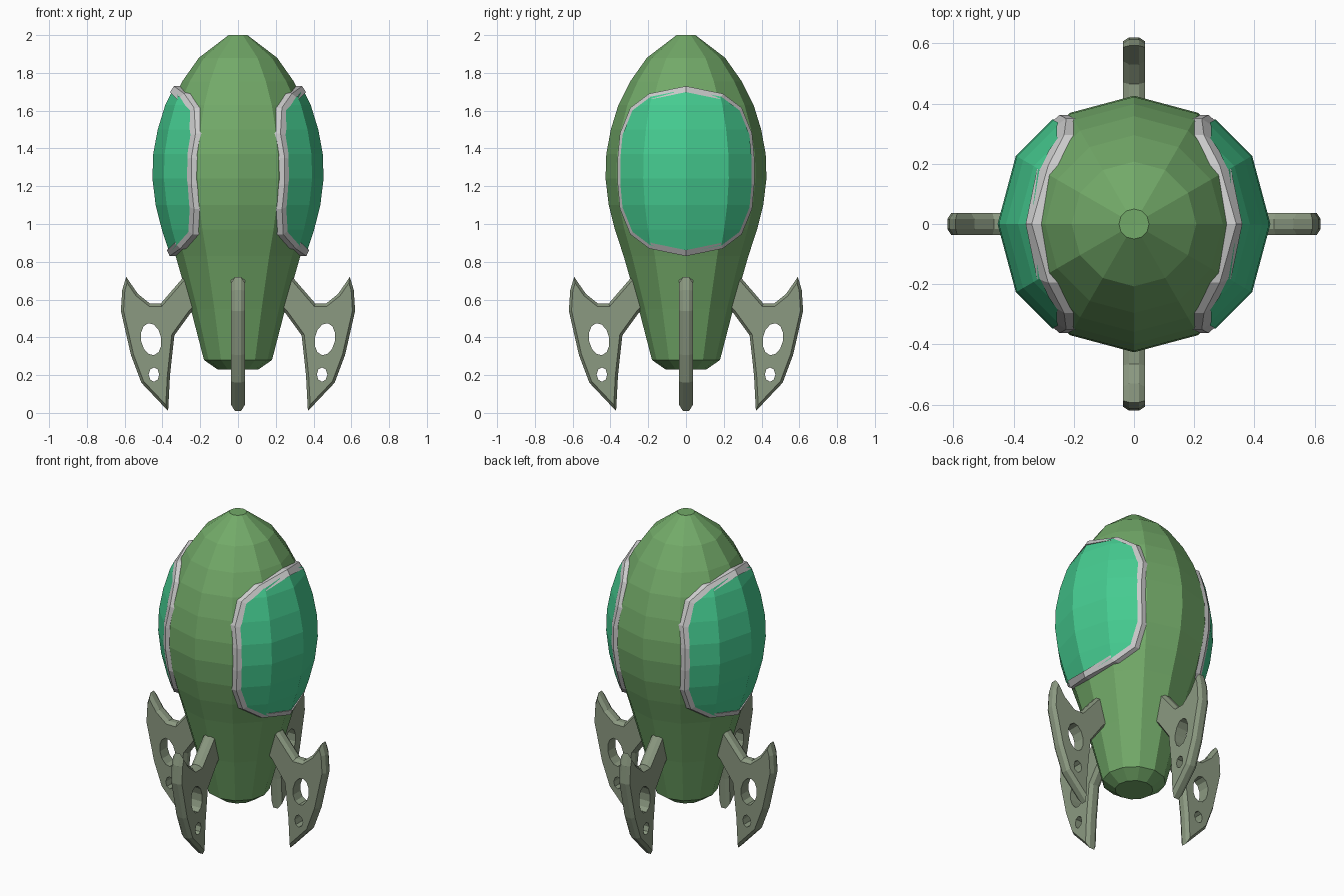
import bpy, bmesh
from math import sin, cos, pi, radians
from mathutils import Vector, Matrix

if "Cube" in bpy.data.objects:
    bpy.data.objects.remove(bpy.data.objects["Cube"])

SIDES = 12
# hull profile: (radius, z) from nose to tail
HULL = [(0.05, 2.0), (0.207, 1.88), (0.295, 1.755), (0.358, 1.63), (0.398, 1.50),
        (0.422, 1.37), (0.426, 1.24), (0.409, 1.10), (0.376, 0.97), (0.33, 0.83),
        (0.25, 0.55), (0.18, 0.28), (0.108, 0.23)]
# window outline quarter: (y, z offset from the window centre)
QUARTER = [(0, 0.45), (0.195, 0.41), (0.295, 0.335), (0.35, 0.20), (0.362, 0.07)]
WIN_Z = 1.28


def material(name, rgb):
    m = bpy.data.materials.new(name)
    m.diffuse_color = (*rgb, 1)
    m.use_nodes = True
    m.node_tree.nodes["Principled BSDF"].inputs["Base Color"].default_value = m.diffuse_color
    return m


def add_object(name, mesh, mat=None):
    ob = bpy.data.objects.new(name, mesh)
    bpy.context.collection.objects.link(ob)
    if mat and not mesh.materials:
        mesh.materials.append(mat)
    return ob


def to_mesh(bm, name):
    mesh = bpy.data.meshes.new(name)
    bm.to_mesh(mesh)
    bm.free()
    return mesh


def lathe(offset=0.0, caps=True):
    bm = bmesh.new()
    rings = [[bm.verts.new(((r + offset) * cos(2 * pi * i / SIDES),
                            (r + offset) * sin(2 * pi * i / SIDES), z))
              for i in range(SIDES)] for r, z in HULL]
    for a, b in zip(rings, rings[1:]):
        for i in range(SIDES):
            j = (i + 1) % SIDES
            bm.faces.new((a[i], b[i], b[j], a[j]))
    if caps:
        bm.faces.new(rings[0])
        bm.faces.new(rings[-1][::-1])
    bmesh.ops.recalc_face_normals(bm, faces=bm.faces)
    return bm


def surface_x(y, z, offset):
    """x of the faceted hull at a given y and z."""
    for (r0, z0), (r1, z1) in zip(HULL, HULL[1:]):
        if z1 <= z <= z0:
            r = r1 + (r0 - r1) * (z - z1) / (z0 - z1) + offset
            break
    return min((r * cos(pi / 12) - abs(y) * sin(a)) / cos(a)
               for a in (pi / 12, pi / 4, 5 * pi / 12))


green = material("hull_green", (0.17, 0.40, 0.14))
teal = material("window_teal", (0.06, 0.60, 0.28))
olive = material("fin_grey_green", (0.26, 0.32, 0.22))

# Hull
add_object("hull", to_mesh(lathe(), "hull"), green)

# Window outline, all the way round
right = QUARTER + [(y, -z) for y, z in QUARTER[::-1]]
outline = right + [(-y, z) for y, z in right[-2:0:-1]]
n = len(outline)

# Window glass: a slightly larger hull trimmed to the outline
bm = lathe(0.027, caps=False)


def trim(co, no):
    bmesh.ops.bisect_plane(bm, geom=bm.verts[:] + bm.edges[:] + bm.faces[:],
                           plane_co=co, plane_no=no, clear_outer=True)


trim((0, 0, 0), (-1, 0, 0))
for i in range(n):
    (y0, z0), (y1, z1) = outline[i], outline[(i + 1) % n]
    trim((0, y0 * 0.96, WIN_Z + z0 * 0.96), Vector((0, z0 - z1, y1 - y0)).normalized())
glass = to_mesh(bm, "window_glass")

# Window frame: four-cornered section following the hull
bm = bmesh.new()
rings = []
for y, z in outline:
    d = Vector((y, z)).normalized() * 0.032
    yi, zi = y - d.x, z - d.y
    xo, xi = surface_x(y, WIN_Z + z, 0), surface_x(yi, WIN_Z + zi, 0)
    corners = [(xo - 0.01, y, z), (xo + 0.032, y, z), (xi + 0.036, yi, zi), (xi - 0.01, yi, zi)]
    rings.append([bm.verts.new((cx, cy, WIN_Z + cz)) for cx, cy, cz in corners])
for i in range(n):
    a, b = rings[i], rings[(i + 1) % n]
    for k in range(4):
        m = (k + 1) % 4
        bm.faces.new((a[k], b[k], b[m], a[m]))
bmesh.ops.recalc_face_normals(bm, faces=bm.faces)
frame = to_mesh(bm, "window_frame")

for side, angle in (("right", 0), ("left", pi)):
    add_object(side + "_window_glass", glass, teal).rotation_euler.z = angle
    add_object(side + "_window_frame", frame).rotation_euler.z = angle


def prism(points, half):
    """Solid from an x-z outline, 2 * half thick along y."""
    bm = bmesh.new()
    caps = [[bm.verts.new((x, y, z)) for x, z in points] for y in (-half, half)]
    faces = [bm.faces.new(c) for c in caps]
    for i in range(len(points)):
        j = (i + 1) % len(points)
        bm.faces.new((caps[0][i], caps[0][j], caps[1][j], caps[1][i]))
    bmesh.ops.recalc_face_normals(bm, faces=bm.faces)
    return bm, faces


# Fin: chamfered plate with two holes
FIN = [(0.20, 0.64), (0.27, 0.722), (0.29, 0.717), (0.41, 0.578), (0.465, 0.578),
       (0.53, 0.63), (0.592, 0.72), (0.613, 0.65), (0.62, 0.54), (0.567, 0.307),
       (0.512, 0.16), (0.37, 0.01), (0.36, 0.20), (0.337, 0.41), (0.25, 0.53), (0.20, 0.58)]
bm, caps = prism(FIN, 0.016)
bmesh.ops.inset_individual(bm, faces=caps, thickness=0.014, depth=0.021, use_even_offset=True)
fin = add_object("fin", to_mesh(bm, "fin"), olive)

cutters = []
for cx, cz, rx, rz, tilt, sides in ((0.46, 0.39, 0.054, 0.086, -10, 12),
                                    (0.445, 0.203, 0.028, 0.038, 0, 8)):
    t = Matrix.Rotation(radians(tilt), 2)
    pts = [t @ Vector((rx * cos(2 * pi * i / sides), rz * sin(2 * pi * i / sides)))
           for i in range(sides)]
    bm, _ = prism([(cx + p.x, cz + p.y) for p in pts], 0.2)
    cutter = add_object("hole_cutter", to_mesh(bm, "hole_cutter"))
    cutter.hide_render = True
    mod = fin.modifiers.new("hole", 'BOOLEAN')
    mod.operation, mod.solver, mod.object = 'DIFFERENCE', 'EXACT', cutter
    cutters.append(cutter)

# Bake the holes, then place the four fins
bpy.context.view_layer.update()
baked = bpy.data.meshes.new_from_object(fin.evaluated_get(bpy.context.evaluated_depsgraph_get()))
for ob in cutters + [fin]:
    bpy.data.objects.remove(ob)
for k, side in enumerate(("right", "back", "left", "front")):
    add_object(side + "_fin", baked, olive).rotation_euler.z = k * pi / 2
